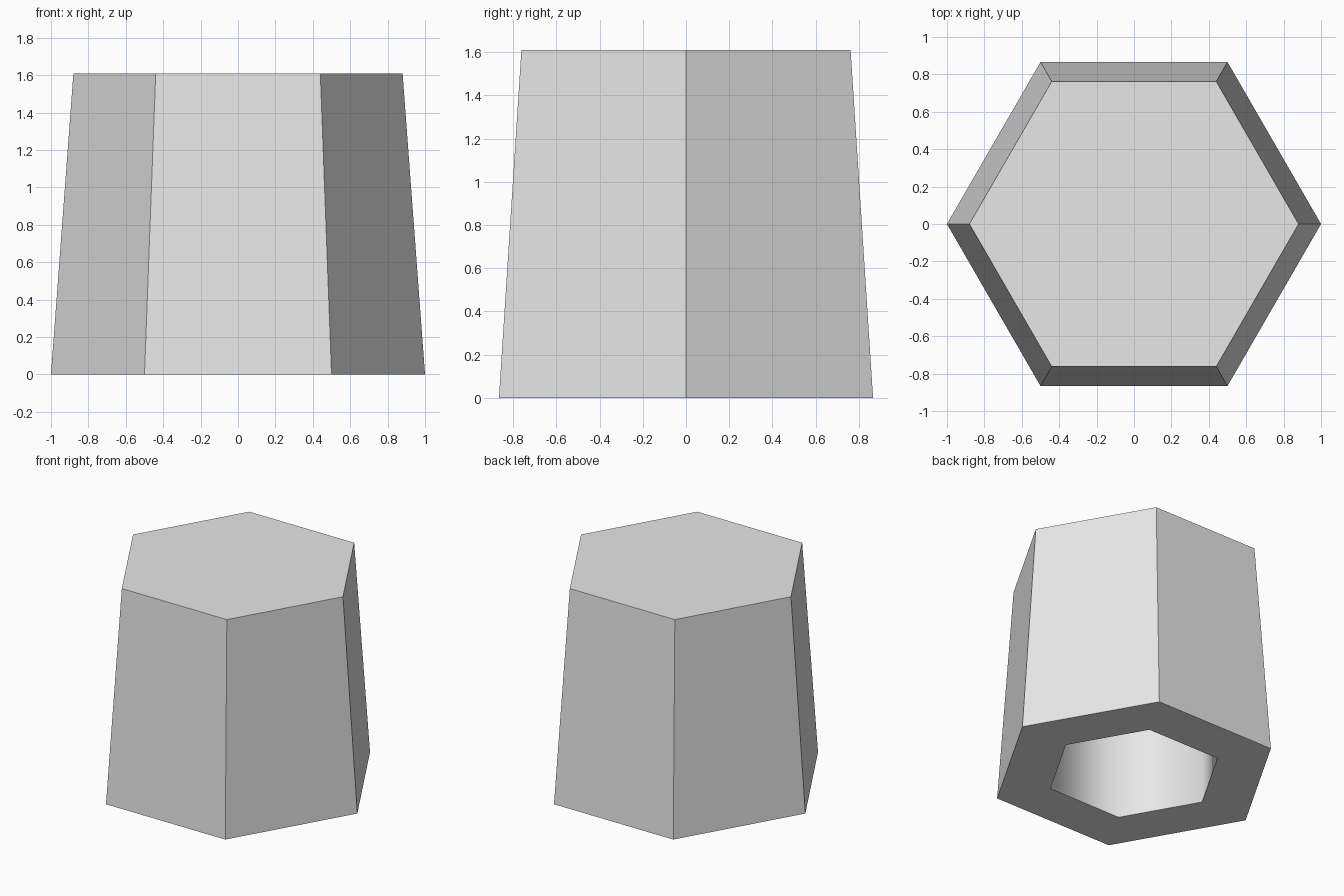
import bpy
import bmesh
from math import cos, sin, pi

cube = bpy.data.objects.get("Cube")
if cube:
    bpy.data.objects.remove(cube, do_unlink=True)

SIDES = 6
HEIGHT = 1.61
BASE_RADIUS, TOP_RADIUS = 1.0, 0.88
BORE_RADIUS, BORE_DEPTH = 0.61, 1.3

# Single plain grey
grey = bpy.data.materials.new("light grey")
grey.use_nodes = True
colour = (0.8, 0.8, 0.8, 1.0)
grey.diffuse_color = colour
grey.node_tree.nodes["Principled BSDF"].inputs["Base Color"].default_value = colour

bm = bmesh.new()


def ring(radius, z):
    """Corners of a hexagon with points on the x axis."""
    angles = [2 * pi * i / SIDES for i in range(SIDES)]
    return [bm.verts.new((radius * cos(a), radius * sin(a), z)) for a in angles]


def bridge(a, b):
    """Quads joining two rings."""
    return [bm.faces.new((a[i], a[(i + 1) % SIDES], b[(i + 1) % SIDES], b[i]))
            for i in range(SIDES)]


# Tapered outer body, flat rim underneath and blind bore
top = ring(TOP_RADIUS, HEIGHT)
base = ring(BASE_RADIUS, 0)
mouth = ring(BORE_RADIUS, 0)
bore_end = ring(BORE_RADIUS, BORE_DEPTH)
bm.faces.new(top)
bridge(base, top)
bridge(mouth, base)
bore_walls = bridge(bore_end, mouth)
bm.faces.new(list(reversed(bore_end)))
bmesh.ops.recalc_face_normals(bm, faces=bm.faces)

# Smooth bore walls with crisp ends
for face in bore_walls:
    face.smooth = True
for edge in bm.edges:
    edge.smooth = all(f.smooth for f in edge.link_faces)

mesh = bpy.data.meshes.new("hollow_hex_body")
bm.to_mesh(mesh)
bm.free()
mesh.materials.append(grey)
body = bpy.data.objects.new("hollow_hex_body", mesh)
bpy.context.collection.objects.link(body)
